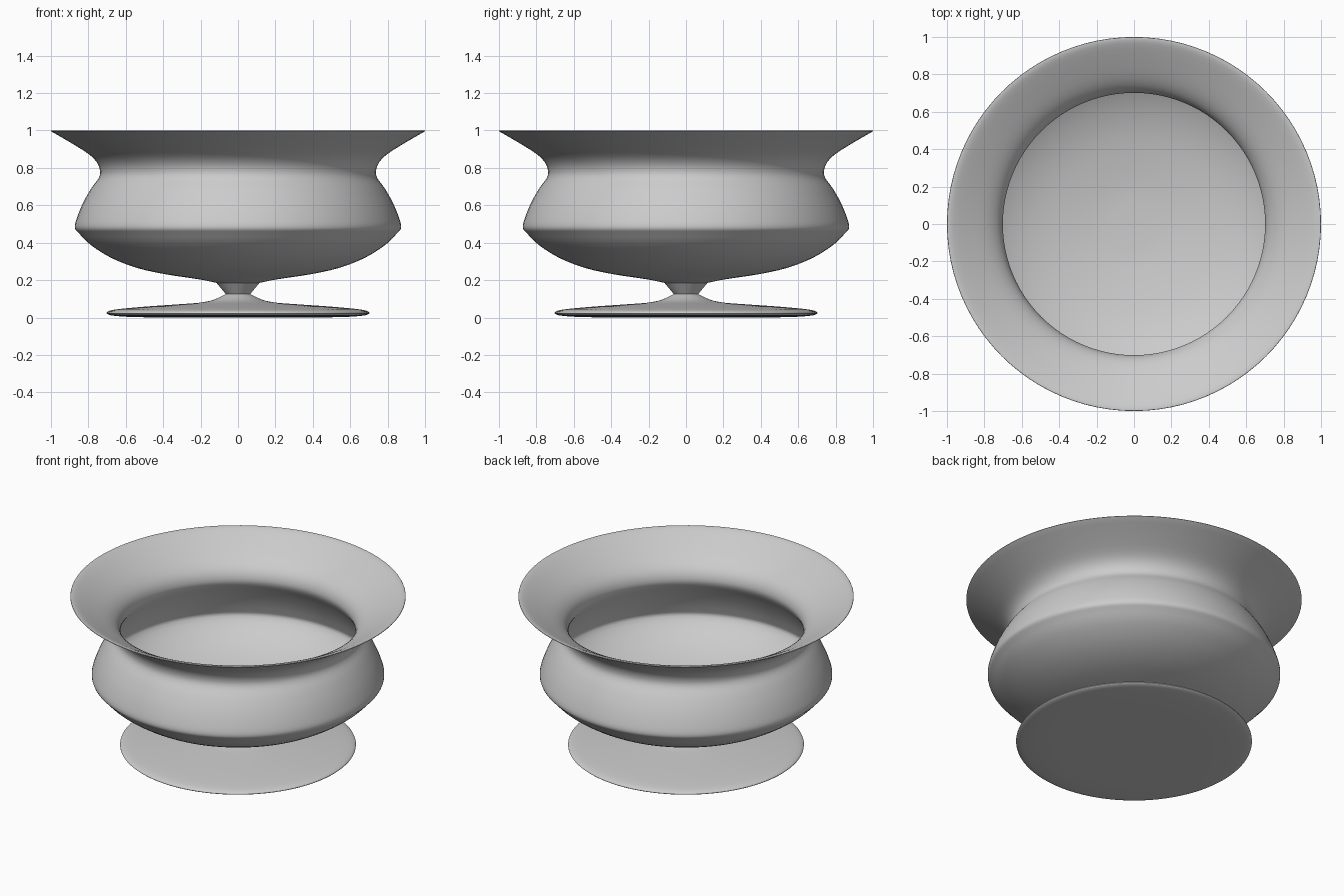
import bpy
import bmesh
from math import cos, sin, tau, radians
from mathutils import Vector

cube = bpy.data.objects.get("Cube")
if cube:
    bpy.data.objects.remove(cube)

SIDES = 96

clay = bpy.data.materials.new("plain_grey")
clay.use_nodes = True
GREY = (0.6, 0.6, 0.6, 1)
clay.diffuse_color = GREY
clay.node_tree.nodes["Principled BSDF"].inputs["Base Color"].default_value = GREY


def smooth(points, steps=3):
    """Catmull-Rom curve through (radius, height) points."""
    p = [Vector(q) for q in points]
    p = [2 * p[0] - p[1]] + p + [2 * p[-1] - p[-2]]
    out = []
    for a, b, c, d in zip(p, p[1:], p[2:], p[3:]):
        for i in range(steps):
            t = i / steps
            out.append(0.5 * (2 * b + (c - a) * t + (2 * a - 5 * b + 4 * c - d) * t * t
                              + (3 * b - a - 3 * c + d) * t ** 3))
    return out + [p[-2]]


def lathe(name, profile):
    """Turn a profile that starts and ends on the axis."""
    bm = bmesh.new()
    rings = []
    for r, z in profile:
        if r < 1e-4:
            rings.append([bm.verts.new((0, 0, z))])
        else:
            rings.append([bm.verts.new((r * cos(tau * i / SIDES), r * sin(tau * i / SIDES), z))
                          for i in range(SIDES)])
    for low, high in zip(rings, rings[1:]):
        for i in range(SIDES):
            j = (i + 1) % SIDES
            corners = [low[i % len(low)], low[j % len(low)],
                       high[j % len(high)], high[i % len(high)]]
            bm.faces.new(list(dict.fromkeys(corners)))
    bmesh.ops.recalc_face_normals(bm, faces=bm.faces)
    mesh = bpy.data.meshes.new(name)
    bm.to_mesh(mesh)
    bm.free()
    mesh.materials.append(clay)
    obj = bpy.data.objects.new(name, mesh)
    bpy.context.collection.objects.link(obj)
    bpy.ops.object.select_all(action="DESELECT")
    obj.select_set(True)
    bpy.context.view_layer.objects.active = obj
    bpy.ops.object.shade_smooth_by_angle(angle=radians(40))


# Spreading foot, from the underside up to the waist of the stem
foot = smooth([(0, 0), (0.3, 0), (0.54, 0.002), (0.66, 0.009), (0.695, 0.017), (0.703, 0.025),
               (0.69, 0.035), (0.64, 0.045), (0.5, 0.058), (0.3, 0.072), (0.2, 0.08),
               (0.13, 0.095), (0.065, 0.125)])

# Stem cone
stem = [Vector((0.115, 0.185))]

# Bowl outside, from the stem through the belly and neck to the flared rim
outside = smooth([(0.115, 0.185), (0.2, 0.203), (0.38, 0.23), (0.54, 0.265), (0.68, 0.32),
                  (0.79, 0.39), (0.85, 0.45), (0.872, 0.48), (0.862, 0.53), (0.83, 0.61),
                  (0.785, 0.69), (0.745, 0.745), (0.738, 0.785), (0.755, 0.83), (0.8, 0.875),
                  (0.9, 0.938), (0.995, 0.993)])

# Thin rounded lip, flare and bowl inside down to the centre
inside = smooth([(1, 0.997), (0.995, 1), (0.965, 0.992), (0.88, 0.948), (0.78, 0.89),
                 (0.725, 0.84), (0.703, 0.79), (0.708, 0.745), (0.75, 0.68), (0.795, 0.6),
                 (0.828, 0.52), (0.832, 0.48), (0.77, 0.415), (0.66, 0.348), (0.52, 0.295),
                 (0.36, 0.26), (0.18, 0.235), (0, 0.23)])

lathe("pedestal_foot", foot + stem + [Vector((0, 0.19))])
lathe("flared_bowl", [Vector((0, 0.185))] + outside + inside)
